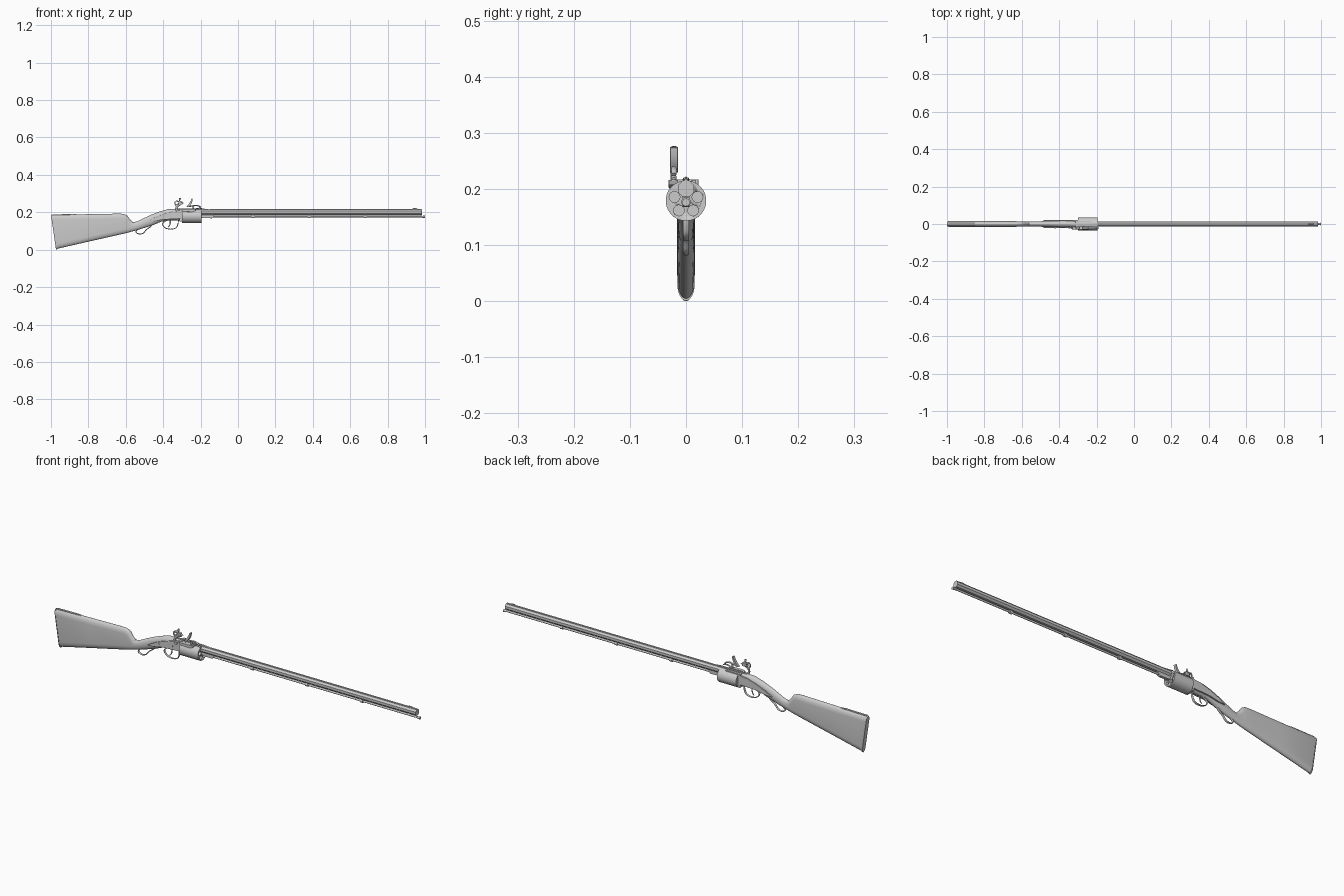
import bpy, bmesh
from math import sin, cos, pi, radians
from mathutils import Vector


def finish(name, bm, smooth=True, bevel=0):
    bmesh.ops.recalc_face_normals(bm, faces=bm.faces)
    me = bpy.data.meshes.new(name)
    bm.to_mesh(me)
    bm.free()
    ob = bpy.data.objects.new(name, me)
    bpy.context.collection.objects.link(ob)
    if bevel:
        m = ob.modifiers.new("bevel", 'BEVEL')
        m.width, m.segments = bevel, 2
    if smooth:
        bpy.ops.object.select_all(action='DESELECT')
        ob.select_set(True)
        bpy.context.view_layer.objects.active = ob
        bpy.ops.object.shade_smooth_by_angle(angle=radians(35))
    return ob


def rod(name, a, b, r, n=24, r2=None, turn=0):
    """Cylinder or cone between two points."""
    a, b = Vector(a), Vector(b)
    bm = bmesh.new()
    bmesh.ops.create_cone(bm, cap_ends=True, segments=n, radius1=r,
                          radius2=r if r2 is None else r2, depth=(b - a).length)
    for v in bm.verts:
        x, y = v.co.x, v.co.y
        v.co.x, v.co.y = x * cos(turn) - y * sin(turn), x * sin(turn) + y * cos(turn)
    q = Vector((0, 0, 1)).rotation_difference(b - a)
    for v in bm.verts:
        v.co = q @ v.co + (a + b) / 2
    return finish(name, bm)


def prism(name, pts, y0, y1, bevel=0.0008):
    """Side profile (x, z) extruded from y0 to y1."""
    bm = bmesh.new()
    f = bm.faces.new([bm.verts.new((x, y0, z)) for x, z in pts])
    r = bmesh.ops.extrude_face_region(bm, geom=[f])
    for v in r['geom']:
        if isinstance(v, bmesh.types.BMVert):
            v.co.y = y1
    return finish(name, bm, True, bevel)


def strip(name, pts, rx, wy, y=0, taper=None):
    """Smooth path (x, z) swept with an oval section: rx thick, wy wide."""
    P = [Vector((p[0], 0, p[1])) for p in pts]
    path = []
    for i in range(len(P) - 1):
        a, b, c, d = P[max(i - 1, 0)], P[i], P[i + 1], P[min(i + 2, len(P) - 1)]
        for k in range(6):
            t = k / 6
            path.append(0.5 * (2 * b + (c - a) * t + (2 * a - 5 * b + 4 * c - d) * t * t
                               + (3 * b - a - 3 * c + d) * t ** 3))
    path.append(P[-1])
    bm, rings = bmesh.new(), []
    for i, p in enumerate(path):
        t = (path[min(i + 1, len(path) - 1)] - path[max(i - 1, 0)]).normalized()
        nrm = Vector((-t.z, 0, t.x))
        s = 1 if taper is None else 1 + (taper - 1) * i / (len(path) - 1)
        rings.append([bm.verts.new(p + nrm * rx * s * cos(j * pi / 5)
                                   + Vector((0, y + wy * s * sin(j * pi / 5), 0))) for j in range(10)])
    skin(bm, rings)
    return finish(name, bm)


def skin(bm, rings):
    n = len(rings[0])
    for a, b in zip(rings, rings[1:]):
        for j in range(n):
            bm.faces.new((a[j], a[(j + 1) % n], b[(j + 1) % n], b[j]))
    bm.faces.new(rings[0])
    bm.faces.new(rings[-1])


def loft(name, sections, n=32):
    """Sections: top x, top z, bottom x, bottom z, half width."""
    bm, rings = bmesh.new(), []
    for xt, zt, xb, zb, w in sections:
        h = (zt - zb) / 2
        cap = min(h, 1.9 * w)
        ring = []
        for j in range(n):
            a = 2 * pi * (j + 0.5) / n
            s = sin(a)
            z = (1 if s > 0 else -1) * (h - cap) + cap * s
            u = (z + h) / (2 * h)
            ring.append(bm.verts.new((xb + (xt - xb) * u, w * cos(a), zb + h + z)))
        rings.append(ring)
    skin(bm, rings)
    return finish(name, bm)


def cut(ob, cutters):
    for c in cutters:
        m = ob.modifiers.new("cut", 'BOOLEAN')
        m.operation, m.object, m.solver = 'DIFFERENCE', c, 'EXACT'
        c.hide_render = True
        c.hide_set(True)


# Shoulder stock, wrist and breech
loft("stock", [
    (-0.998, 0.184, -0.970, 0.004, 0.013),
    (-0.990, 0.187, -0.962, 0.006, 0.0155),
    (-0.800, 0.190, -0.800, 0.043, 0.016),
    (-0.640, 0.193, -0.640, 0.079, 0.015),
    (-0.610, 0.192, -0.618, 0.084, 0.0145),
    (-0.592, 0.183, -0.605, 0.087, 0.014),
    (-0.578, 0.163, -0.592, 0.090, 0.0135),
    (-0.562, 0.147, -0.575, 0.095, 0.013),
    (-0.540, 0.151, -0.545, 0.103, 0.0135),
    (-0.470, 0.185, -0.460, 0.129, 0.0155),
    (-0.420, 0.204, -0.410, 0.150, 0.018),
    (-0.375, 0.217, -0.375, 0.155, 0.0195),
    (-0.335, 0.219, -0.335, 0.156, 0.0205),
    (-0.302, 0.217, -0.302, 0.156, 0.021)])
# Butt plate
loft("butt_plate", [(-1.0, 0.186, -0.973, 0.0, 0.0125), (-0.995, 0.188, -0.968, 0.001, 0.0155)])
prism("butt_plate_tang", [(-0.992, 0.184), (-0.992, 0.189), (-0.87, 0.1905), (-0.85, 0.188)], -0.005, 0.005)
prism("breech_shield", [(-0.312, 0.15), (-0.312, 0.217), (-0.300, 0.217), (-0.300, 0.15)], -0.022, 0.022)

# Lock plate and opposite side plate
plate = [(-0.485, 0.150), (-0.45, 0.170), (-0.40, 0.191), (-0.35, 0.206), (-0.301, 0.211),
         (-0.301, 0.166), (-0.40, 0.161), (-0.45, 0.151)]
prism("lock_plate", plate, -0.0225, -0.014)
prism("side_plate", plate, 0.014, 0.0215)
for i, (x, z) in enumerate([(-0.42, 0.172), (-0.345, 0.182)]):
    rod(f"lock_screw_{i}", (x, -0.0215, z), (x, -0.0245, z), 0.004, 16)

# Five-chamber revolving cylinder
cz = 0.179
drum = rod("cylinder", (-0.299, 0, cz), (-0.195, 0, cz), 0.036, 64)
chambers = []
for i in range(5):
    a = pi / 2 + i * 2 * pi / 5
    y, z = 0.0215 * cos(a), cz + 0.0215 * sin(a)
    chambers.append(rod(f"chamber_cutter_{i}", (-0.28, y, z), (-0.18, y, z), 0.0095, 24))
cut(drum, chambers)
rod("cylinder_pin", (-0.31, 0, cz), (-0.17, 0, cz), 0.007)

# Octagonal barrel with bore
bz = 0.2005
barrel = rod("barrel", (-0.194, 0, bz), (0.984, 0, bz), 0.0155, 8, turn=pi / 8)
cut(barrel, [rod("bore_cutter", (0.6, 0, bz), (1.05, 0, bz), 0.0095, 32)])
prism("barrel_lug", [(-0.194, 0.192), (-0.194, 0.170), (-0.14, 0.168), (-0.13, 0.175), (-0.125, 0.192)], -0.0065, 0.0065)
prism("top_strap", [(-0.345, 0.215), (-0.335, 0.220), (-0.19, 0.220), (-0.15, 0.216), (-0.15, 0.212), (-0.345, 0.212)], -0.005, 0.005)
prism("barrel_rib", [(-0.15, 0.213), (-0.15, 0.218), (0.982, 0.218), (0.982, 0.213)], -0.0035, 0.0035)
prism("front_sight", [(0.93, 0.217), (0.937, 0.222), (0.955, 0.222), (0.962, 0.217)], -0.0015, 0.0015)

# Ramrod with tip and pipes
rz = 0.177
rod("ramrod", (-0.16, 0, rz), (0.985, 0, rz), 0.0048, 16)
rod("ramrod_tip", (0.982, 0, rz - 0.001), (1.0, 0, rz - 0.001), 0.0045, 16, 0.007)
for i, x in enumerate((0.08, 0.38, 0.68)):
    rod(f"ramrod_pipe_{i}", (x - 0.007, 0, rz), (x + 0.007, 0, rz), 0.0085, 20)

# Trigger and guard
strip("trigger_guard", [(-0.318, 0.157), (-0.322, 0.135), (-0.332, 0.117), (-0.355, 0.110), (-0.380, 0.113),
                        (-0.397, 0.124), (-0.403, 0.139), (-0.392, 0.151), (-0.375, 0.158)], 0.0022, 0.006)
strip("guard_scroll", [(-0.455, 0.137), (-0.470, 0.122), (-0.490, 0.107), (-0.505, 0.090), (-0.523, 0.084),
                       (-0.541, 0.089), (-0.545, 0.099), (-0.536, 0.108)], 0.0025, 0.006)
strip("trigger", [(-0.363, 0.162), (-0.362, 0.145), (-0.366, 0.130), (-0.374, 0.121)], 0.004, 0.003, 0, 0.5)

# Flint cock
cy = -0.0215
rod("cock_pivot", (-0.322, -0.014, 0.205), (-0.322, -0.029, 0.205), 0.007, 20)
strip("cock_neck", [(-0.322, 0.203), (-0.330, 0.218), (-0.325, 0.232), (-0.312, 0.241), (-0.315, 0.248)], 0.0055, 0.004, cy - 0.002)
prism("cock_spur", [(-0.326, 0.226), (-0.338, 0.240), (-0.340, 0.256), (-0.334, 0.262), (-0.334, 0.245), (-0.318, 0.238)], cy - 0.003, cy + 0.003)
prism("lower_jaw", [(-0.324, 0.243), (-0.322, 0.249), (-0.295, 0.247), (-0.296, 0.241)], cy - 0.007, cy + 0.007)
prism("upper_jaw", [(-0.332, 0.257), (-0.330, 0.263), (-0.296, 0.258), (-0.297, 0.253)], cy - 0.007, cy + 0.007)
prism("flint", [(-0.318, 0.248), (-0.317, 0.256), (-0.298, 0.254), (-0.288, 0.249), (-0.298, 0.247)], cy - 0.006, cy + 0.006, 0)
rod("jaw_screw", (-0.314, cy, 0.240), (-0.311, cy, 0.270), 0.0028, 14)
rod("jaw_screw_head", (-0.3115, cy, 0.266), (-0.310, cy, 0.276), 0.0045, 16)

# Priming pan, frizzen and its spring
prism("priming_pan", [(-0.298, 0.204), (-0.300, 0.216), (-0.225, 0.216), (-0.228, 0.208), (-0.245, 0.202)], -0.031, -0.014)
prism("strap_block", [(-0.300, 0.209), (-0.300, 0.216), (-0.23, 0.216), (-0.23, 0.209)], 0.010, 0.018)
prism("frizzen_plate", [(-0.276, 0.229), (-0.262, 0.246), (-0.252, 0.262), (-0.247, 0.275), (-0.242, 0.273),
                        (-0.244, 0.258), (-0.251, 0.243), (-0.262, 0.229)], cy - 0.007, cy + 0.007)
strip("frizzen_foot", [(-0.270, 0.232), (-0.250, 0.233), (-0.228, 0.237), (-0.208, 0.233), (-0.199, 0.226)], 0.0032, 0.005, cy)
strip("frizzen_arm", [(-0.238, 0.234), (-0.240, 0.224), (-0.244, 0.212)], 0.0045, 0.004, cy)
strip("frizzen_spring", [(-0.244, 0.214), (-0.225, 0.219), (-0.205, 0.222), (-0.191, 0.218)], 0.0025, 0.0045, cy)
